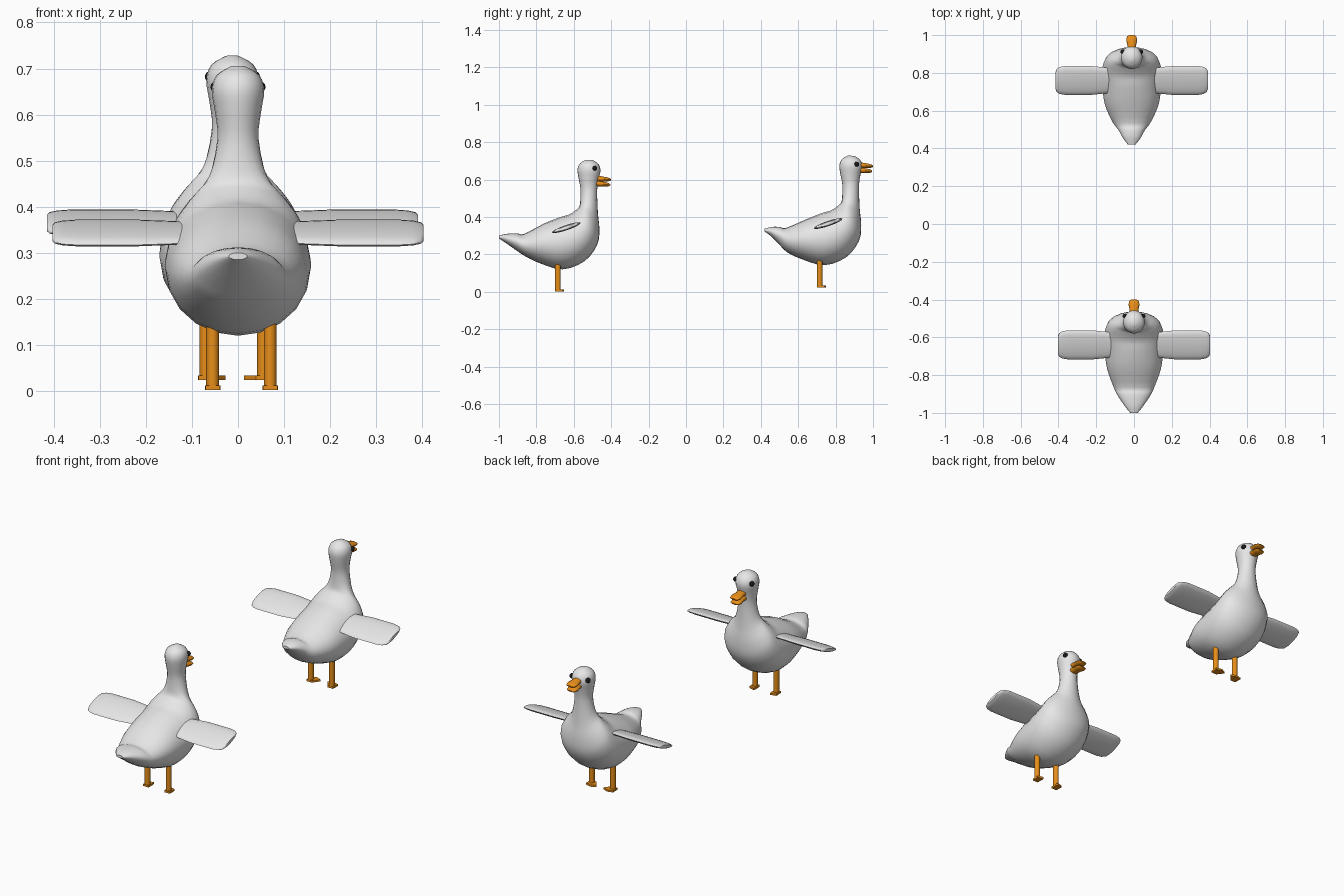
import bpy, bmesh, math
from mathutils import Vector

cube = bpy.data.objects.get("Cube")
if cube:
    bpy.data.objects.remove(cube, do_unlink=True)


def material(name, rgb):
    mat = bpy.data.materials.new(name)
    mat.use_nodes = True
    mat.diffuse_color = (*rgb, 1)
    bsdf = next(n for n in mat.node_tree.nodes if n.type == 'BSDF_PRINCIPLED')
    bsdf.inputs["Base Color"].default_value = (*rgb, 1)
    return mat


FEATHER = material("pale feathers", (0.8, 0.8, 0.8))
ORANGE = material("orange", (0.8, 0.27, 0.01))
BLACK = material("black", (0.01, 0.01, 0.01))


def finish(name, bm, mat, origin):
    bmesh.ops.recalc_face_normals(bm, faces=bm.faces)
    mesh = bpy.data.meshes.new(name)
    bm.to_mesh(mesh)
    bm.free()
    mesh.shade_smooth()
    mesh.set_sharp_from_angle(angle=math.radians(45))
    mesh.materials.append(mat)
    obj = bpy.data.objects.new(name, mesh)
    obj.location = origin
    bpy.context.collection.objects.link(obj)
    return obj


def loft(name, sections, mat, origin, sides=20):
    """Skin elliptical rings, each given as centre and two half axes."""
    bm = bmesh.new()
    rings = []
    for c, a, b in sections:
        angles = [2 * math.pi * i / sides for i in range(sides)]
        rings.append([bm.verts.new(Vector(c) + math.cos(t) * Vector(a) + math.sin(t) * Vector(b))
                      for t in angles])
    for r, s in zip(rings, rings[1:]):
        for i in range(sides):
            j = (i + 1) % sides
            bm.faces.new((r[i], r[j], s[j], s[i]))
    bm.faces.new(rings[0])
    bm.faces.new(rings[-1])
    return finish(name, bm, mat, origin)


def smooth_rows(rows, steps=3):
    """Catmull-Rom interpolation between profile rows."""
    pts = [rows[0]] + rows + [rows[-1]]
    out = []
    for p, q, r, s in zip(pts, pts[1:], pts[2:], pts[3:]):
        for k in range(steps):
            t = k / steps
            out.append([0.5 * (2 * b + (c - a) * t + (2 * a - 5 * b + 4 * c - d) * t * t
                               + (3 * b - a - 3 * c + d) * t ** 3)
                        for a, b, c, d in zip(p, q, r, s)])
    return out + [rows[-1]]


# Profile rows: upper y, upper z, lower y, lower z, half width
WIDE_TAIL = [(-1.0, .30, -1.0, .285, .02), (-.96, .31, -.965, .262, .05),
             (-.90, .312, -.905, .22, .09), (-.865, .31, -.86, .19, .108)]
NARROW_TAIL = [(-.98, .315, -.98, .30, .02), (-.94, .325, -.945, .275, .048),
               (-.90, .325, -.905, .235, .07), (-.865, .32, -.86, .19, .10)]
BODY = [(-.757, .366, -.78, .152, .142), (-.67, .40, -.66, .12, .156),
        (-.623, .414, -.543, .163, .157), (-.585, .44, -.475, .25, .14),
        (-.57, .457, -.463, .334, .11), (-.565, .49, -.471, .42, .066),
        (-.564, .55, -.475, .54, .045), (-.575, .61, -.468, .60, .05),
        (-.58, .655, -.457, .65, .057), (-.566, .687, -.47, .685, .046),
        (-.535, .706, -.50, .705, .014)]


def build_body(tail, origin):
    sections = []
    for ty, tz, by, bz, w in smooth_rows(tail + BODY):
        top, low = Vector((0, ty, tz)), Vector((0, by, bz))
        sections.append(((top + low) / 2, (top - low) / 2, (w, 0, 0)))
    loft("body", sections, FEATHER, origin)


def build_wing(name, side, origin):
    span = [(.09, .82), (.13, .88), (.22, 1), (.35, 1), (.38, .93), (.397, .8), (.403, .6)]
    sections = []
    for x, s in span:
        # squared-off outline with a thin rounded section
        sections.append(((side * x, -.64, .343), (0, .077 * s, .026 * s),
                         (0, -.005 * s, .013 * s)))
    loft(name, sections, FEATHER, origin, 16)


def build_bill(name, z, length, origin):
    rows = [(0, .024, .017), (.4, .023, .014), (.7, .029, .012), (.92, .025, .008), (1, .014, .003)]
    loft(name, [((0, -.485 + t * length, z - .008 * t), (w, 0, 0), (0, 0, h))
                for t, w, h in rows], ORANGE, origin, 14)


def build_leg(name, x, inner_toe, origin):
    loft(name, [((x, -.685, z), (.014, 0, 0), (0, .015, 0)) for z in (.005, .15)],
         ORANGE, origin, 10)
    # webbed foot plate, pointing forward and slightly inward
    inward = -1 if x > 0 else 1
    outline = [(-.016, -.70), (.016, -.70), (.017 + inner_toe, -.665), (.014, -.652), (-.017, -.66)]
    bm = bmesh.new()
    base = bm.faces.new([bm.verts.new((x + inward * dx, y, .002)) for dx, y in outline])
    new = bmesh.ops.extrude_face_region(bm, geom=[base])["geom"]
    bmesh.ops.translate(bm, vec=(0, 0, .01),
                        verts=[v for v in new if isinstance(v, bmesh.types.BMVert)])
    finish(name + "_foot", bm, ORANGE, origin)


def build_eye(name, side, origin):
    bm = bmesh.new()
    bmesh.ops.create_uvsphere(bm, u_segments=14, v_segments=10, radius=.013)
    bmesh.ops.translate(bm, vec=(side * .047, -.488, .66), verts=bm.verts)
    finish(name, bm, BLACK, origin)


def build_bird(tail, bill_z, inner_toe, leg_x, origin):
    build_body(tail, origin)
    build_bill("upper_bill", bill_z, .085, origin)
    build_bill("lower_bill", bill_z - .027, .08, origin)
    for label, side in (("left", 1), ("right", -1)):
        build_wing(label + "_wing", side, origin)
        build_eye(label + "_eye", side, origin)
        build_leg(label + "_leg", leg_x + side * .0625, inner_toe, origin)


# Two birds, one behind the other
build_bird(WIDE_TAIL, .607, 0, .0075, (0, 0, 0))
build_bird(NARROW_TAIL, .657, .025, .005, (-.012, 1.4, .022))
